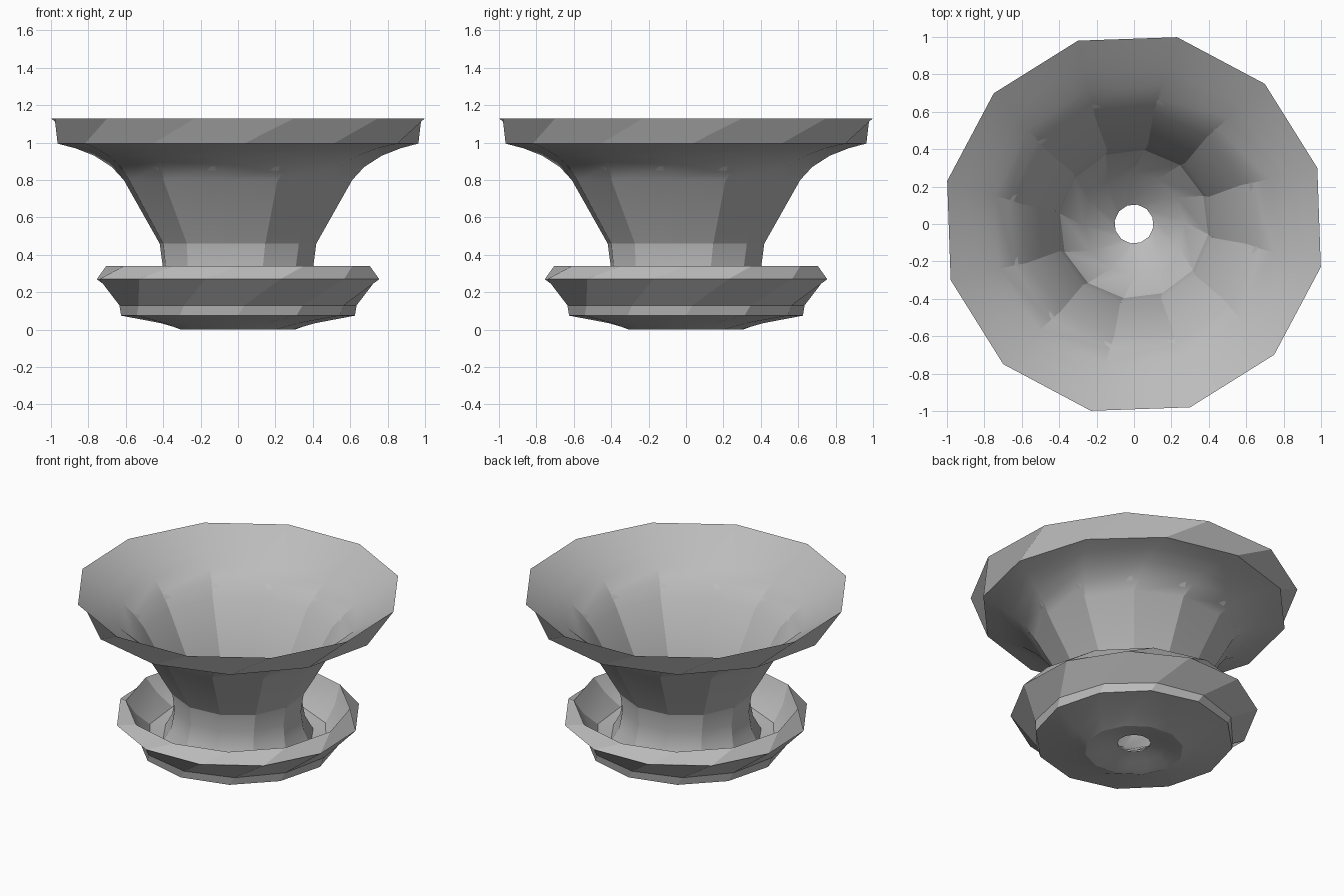
import bpy, math

if "Cube" in bpy.data.objects:
    bpy.data.objects.remove(bpy.data.objects["Cube"])

SIDES = 12

grey = bpy.data.materials.new("stone grey")
grey.diffuse_color = (0.5, 0.5, 0.5, 1)
grey.use_nodes = True
grey.node_tree.nodes["Principled BSDF"].inputs["Base Color"].default_value = grey.diffuse_color


def lathe(name, profile):
    """Twelve-sided ring stack; each profile point is (radius, height, twist in degrees)."""
    verts, faces = [], []
    for r, z, twist in profile:
        for k in range(SIDES):
            a = math.radians(twist + 360 / SIDES * k)
            verts.append((r * math.cos(a), r * math.sin(a), z))
    for i in range(len(profile) - 1):
        for k in range(SIDES):
            n = (k + 1) % SIDES
            a, b = i * SIDES, (i + 1) * SIDES
            faces.append((a + k, a + n, b + n, b + k))
    mesh = bpy.data.meshes.new(name)
    mesh.from_pydata(verts, [], faces)
    mesh.materials.append(grey)
    obj = bpy.data.objects.new(name, mesh)
    bpy.context.collection.objects.link(obj)
    bpy.context.view_layer.objects.active = obj
    obj.select_set(True)
    bpy.ops.object.shade_smooth_by_angle(angle=math.radians(20))
    obj.select_set(False)
    return obj


# flared pot: neck, outer wall, twisted rim, inner wall, funnel floor with drain
lathe("pot", [
    (0.48, 0.13, -14), (0.43, 0.22, -12), (0.41, 0.34, -11), (0.425, 0.46, -10),
    (0.62, 0.80, -10), (0.68, 0.87, -7), (0.77, 0.93, -4), (0.87, 0.97, -1),
    (0.965, 0.995, 2),
    (1.025, 1.13, 17),
    (0.94, 1.075, 17.5), (0.85, 1.015, 18), (0.76, 0.95, 18.5), (0.68, 0.88, 19),
    (0.61, 0.80, 20), (0.425, 0.46, 20), (0.40, 0.34, 22),
    (0.27, 0.18, 32), (0.105, 0.055, 50),
])

# saucer: dished twisted underside, flared side, chamfered rim, inner dish
lathe("saucer", [
    (0.105, 0.05, -40), (0.20, 0.03, -34), (0.27, 0.008, -26), (0.31, 0.0, -20),
    (0.42, 0.035, -10), (0.625, 0.075, 0), (0.635, 0.13, 3),
    (0.775, 0.27, 17), (0.705, 0.34, 30),
    (0.65, 0.23, 26), (0.57, 0.14, 21), (0.48, 0.13, 16),
])
